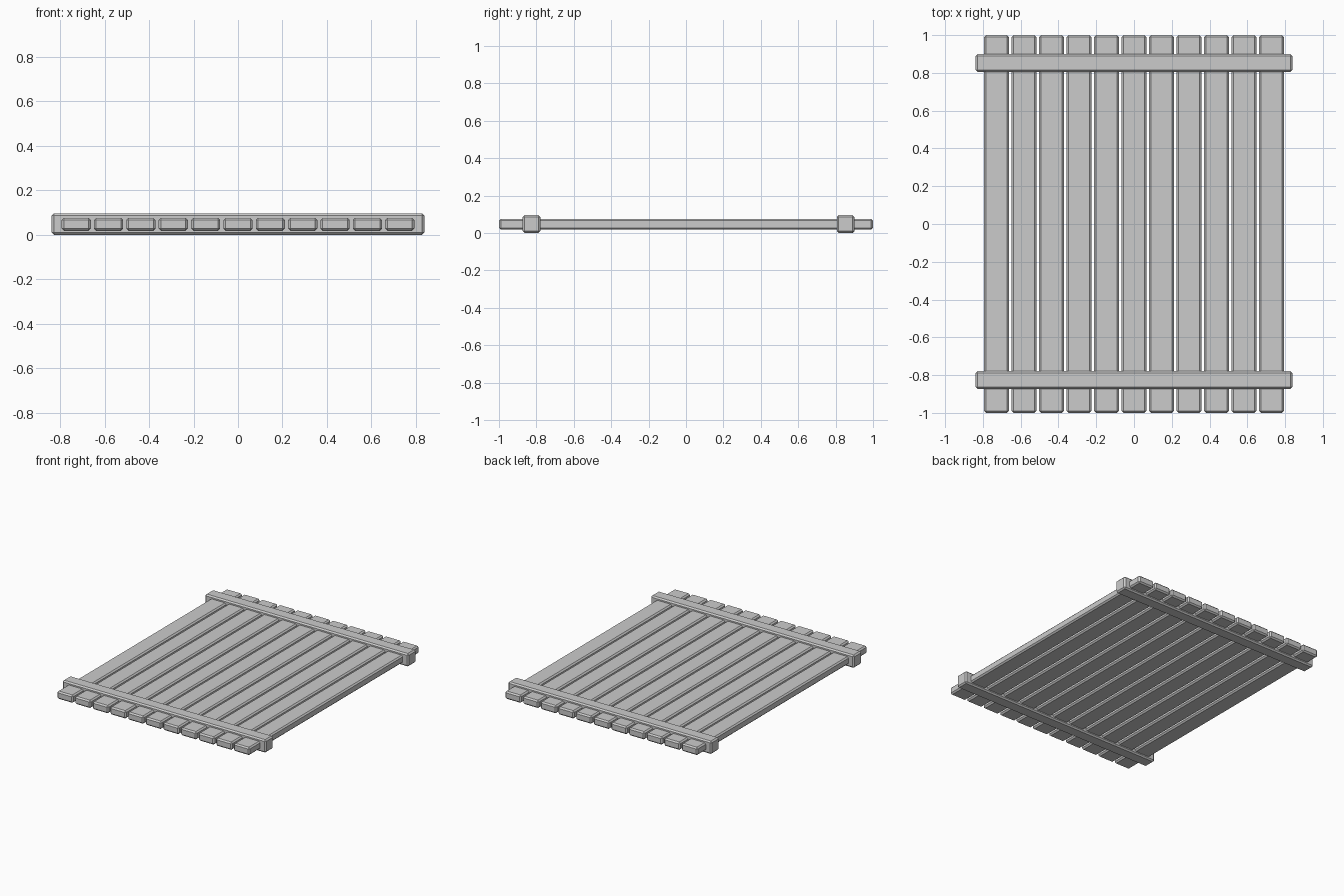
import bpy

if "Cube" in bpy.data.objects:
    bpy.data.objects.remove(bpy.data.objects["Cube"])


def beam(name, size, centre, bevel=0.01):
    """Box with small chamfered edges."""
    bpy.ops.mesh.primitive_cube_add(size=1, location=centre)
    ob = bpy.context.object
    ob.name = name
    ob.scale = size
    bpy.ops.object.transform_apply(location=False, rotation=False, scale=True)
    mod = ob.modifiers.new("chamfer", "BEVEL")
    mod.width = bevel
    mod.segments = 1
    return ob


# Eleven long slats running front to back
for i in range(11):
    beam(f"slat_{i + 1}", (0.131, 2.0, 0.058), ((i - 5) * 0.1455, 0, 0.047))

# Two thicker cross bars the slats pass through
beam("front_cross_bar", (1.676, 0.094, 0.096), (0, -0.826, 0.048))
beam("back_cross_bar", (1.676, 0.094, 0.096), (0, 0.853, 0.048))
